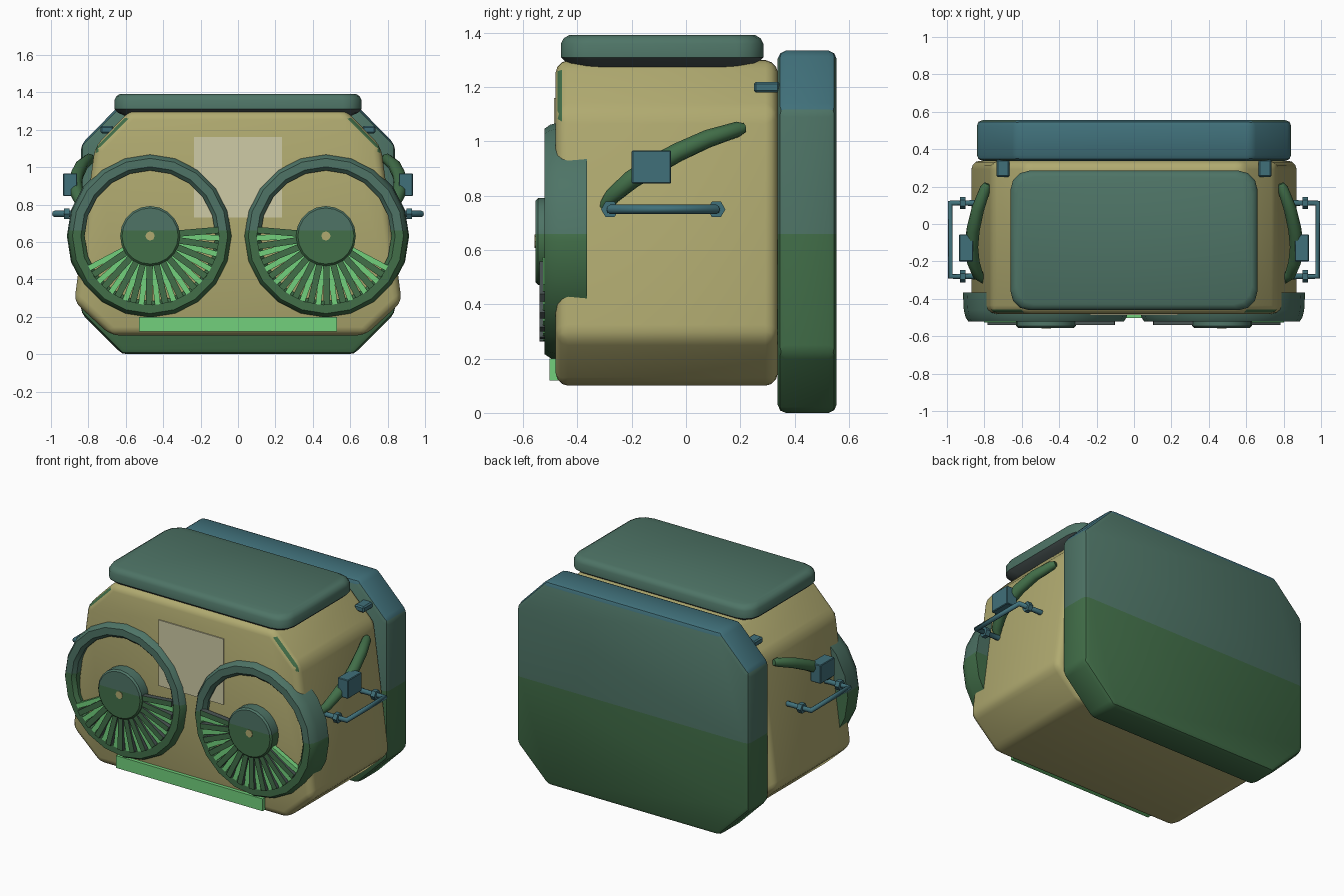
import bpy, bmesh, math
from mathutils import Vector

old = bpy.data.objects.get("Cube")
if old:
    bpy.data.objects.remove(old, do_unlink=True)


def material(name, code):
    srgb = [int(code[i:i + 2], 16) / 255 for i in (0, 2, 4)]
    col = [((c + 0.055) / 1.055) ** 2.4 for c in srgb] + [1.0]
    m = bpy.data.materials.new(name)
    m.use_nodes = True
    m.diffuse_color = col
    m.node_tree.nodes["Principled BSDF"].inputs["Base Color"].default_value = col
    return m


BEIGE = material("beige", "b0aa70")
PALE = material("pale cream", "cfcba6")
SAGE = material("grey green", "4e7466")
GREEN = material("deep green", "426f49")
BLUE = material("teal blue", "40707a")
BRIGHT = material("bright green", "72d07c")
SLATE = material("slate", "4a5554")
SPLIT = 0.66   # height where the two-tone paint changes


def finish(name, bm, mats, rule=None, bevel=0, segments=2, split=False):
    """Bevel, cut at the paint line, colour by rule and make the object."""
    bmesh.ops.recalc_face_normals(bm, faces=bm.faces)
    if bevel:
        bmesh.ops.bevel(bm, geom=list(bm.edges), offset=bevel, segments=segments,
                        profile=0.5, affect='EDGES', clamp_overlap=True)
    if split:
        bmesh.ops.bisect_plane(bm, geom=bm.verts[:] + bm.edges[:] + bm.faces[:],
                               plane_co=(0, 0, SPLIT), plane_no=(0, 0, 1))
    bm.normal_update()
    for f in bm.faces:
        f.smooth = True
        if rule:
            f.material_index = rule(f.calc_center_median(), f.normal)
    for e in bm.edges:
        e.smooth = e.calc_face_angle(0) < 0.6
    me = bpy.data.meshes.new(name)
    bm.to_mesh(me)
    bm.free()
    for m in mats:
        me.materials.append(m)
    ob = bpy.data.objects.new(name, me)
    bpy.context.collection.objects.link(ob)
    return ob


def add_loft(bm, rings, closed=False):
    """Skin a row of equal-sized rings, capped or joined end to start."""
    vs = [[bm.verts.new(p) for p in r] for r in rings]
    n = len(vs[0])
    pairs = list(zip(vs, vs[1:])) + ([(vs[-1], vs[0])] if closed else [])
    for a, b in pairs:
        for i in range(n):
            bm.faces.new((a[i], a[(i + 1) % n], b[(i + 1) % n], b[i]))
    if not closed:
        bm.faces.new(vs[0])
        bm.faces.new(vs[-1][::-1])


def loft(name, rings, mats, closed=False, **kw):
    bm = bmesh.new()
    add_loft(bm, rings, closed)
    return finish(name, bm, mats, **kw)


def box(name, lo, hi, mat, bevel=0):
    (x0, y0, z0), (x1, y1, z1) = lo, hi
    rings = [[(x0, y, z0), (x1, y, z0), (x1, y, z1), (x0, y, z1)] for y in (y0, y1)]
    return loft(name, rings, [mat], bevel=bevel, segments=1)


def slab_rings(half, y0, y1):
    """Mirror a right-hand outline and extrude it along y."""
    outline = half + [(-x, z) for x, z in reversed(half)]
    return [[(x, y, z) for x, z in outline] for y in (y0, y1)]


def circle(cx, cz, r, y, n):
    return [(cx + r * math.cos(2 * math.pi * i / n), y,
             cz + r * math.sin(2 * math.pi * i / n)) for i in range(n)]


def two_tone(c, n):
    return 0 if c.z > SPLIT else 1


def tube(name, pts, radius, mat, radii=None):
    cu = bpy.data.curves.new(name, 'CURVE')
    cu.dimensions = '3D'
    cu.bevel_depth = radius
    cu.bevel_resolution = 2
    cu.use_fill_caps = True
    sp = cu.splines.new('POLY')
    sp.points.add(len(pts) - 1)
    for i, p in enumerate(pts):
        sp.points[i].co = (*p, 1)
        sp.points[i].radius = radii[i] if radii else 1
    cu.materials.append(mat)
    bpy.context.collection.objects.link(bpy.data.objects.new(name, cu))


# Main body, wider at the bottom, with thin green trim on its upper front edge
def body_rule(c, n):
    return 1 if -0.9 < n.y < -0.45 and c.z > 0.95 and abs(c.x) > 0.6 else 0


loft("body", slab_rings([(0.68, 0.10), (0.875, 0.28), (0.765, 1.11), (0.58, 1.30)],
                        -0.48, 0.338),
     [BEIGE, GREEN], rule=body_rule, bevel=0.045, segments=3)


# Back slab in two-tone paint with blue upper edges
def slab_rule(c, n):
    if n.z > 0.3 and c.z > 1:
        return 2
    return two_tone(c, n)


loft("back_slab", slab_rings([(0.62, 0), (0.84, 0.22), (0.84, 1.12), (0.63, 1.335)],
                             0.338, 0.555),
     [SAGE, GREEN, BLUE], rule=slab_rule, bevel=0.03, split=True)


# Top lid: stacked rounded rectangles with a tapered underside
def rounded_rect(inset, z, hx=0.66, hy=0.373, cy=-0.088, r=0.1):
    pts = []
    for q, (sx, sy) in enumerate([(1, 1), (-1, 1), (-1, -1), (1, -1)]):
        for k in range(4):
            a = math.radians(90 * q + 30 * k)
            pts.append((sx * (hx - inset - r) + r * math.cos(a),
                        cy + sy * (hy - inset - r) + r * math.sin(a), z))
    return pts


loft("lid", [rounded_rect(i, z) for i, z in
             [(0.11, 1.25), (0.02, 1.29), (0, 1.31), (0, 1.36), (0.01, 1.38), (0.03, 1.392)]],
     [SAGE, SLATE], rule=lambda c, n: 1 if n.z < -0.3 else 0)

# Front panel and lower strip
box("front_panel", (-0.235, -0.487, 0.73), (0.235, -0.479, 1.16), PALE)
box("lower_strip", (-0.53, -0.503, 0.12), (0.53, -0.47, 0.20), BRIGHT)

RIM = [(0.445, -0.365), (0.44, -0.46), (0.43, -0.5), (0.415, -0.522),
       (0.37, -0.522), (0.35, -0.5), (0.35, -0.365)]


def add_spoke(bm, cx, cz, s, deg, y0, y1, width):
    a = math.radians(deg)
    out = Vector((-s * math.cos(a), 0, math.sin(a)))
    side = Vector((-out.z, 0, out.x)) * width / 2
    mid = Vector((cx, 0, cz))
    rings = []
    for y in (y0, y1):
        p, q = mid + out * 0.13, mid + out * 0.368
        rings.append([v + Vector((0, y, 0)) for v in (p - side, q - side, q + side, p + side)])
    add_loft(bm, rings)


for s, side in ((1, "left"), (-1, "right")):
    cx, cz = s * 0.47, 0.632

    # Round rim, hub and hub pin
    loft(side + "_rim", [circle(cx, cz, r, y, 20) for r, y in RIM], [SAGE, GREEN],
         closed=True, rule=two_tone, split=True)
    loft(side + "_hub", [circle(cx, cz, r, y, 20) for r, y in
                         [(0.16, -0.47), (0.16, -0.545), (0.15, -0.555)]],
         [SAGE, GREEN], rule=two_tone, split=True)
    loft(side + "_hub_pin", [circle(cx, cz, 0.025, y, 8) for y in (-0.55, -0.558)], [BEIGE])

    # Fan of dark spokes with bright ones behind
    dark, bright = bmesh.new(), bmesh.new()
    for k in range(12):
        deg = 5 - 13.7 * k
        add_spoke(dark, cx, cz, s, deg, -0.54, -0.505, 0.034)
        add_spoke(bright, cx, cz, s, deg - 6.5, -0.527, -0.495, 0.03)
    finish(side + "_dark_spokes", dark, [SLATE, GREEN],
           rule=lambda c, n: 1 if n.y < -0.5 else 0)
    finish(side + "_bright_spokes", bright, [BRIGHT])

    # Curved side arm and its block
    arm = [(0.80, -0.30, 0.76), (0.835, -0.27, 0.80), (0.86, -0.2, 0.86), (0.87, -0.12, 0.91),
           (0.86, -0.03, 0.96), (0.835, 0.08, 1.01), (0.795, 0.19, 1.045), (0.785, 0.215, 1.05)]
    tube(side + "_arm", [(s * x, y, z) for x, y, z in arm], 0.036, GREEN,
         [0.6, 0.85, 1, 1.05, 1, 0.95, 0.8, 0.5])
    box(side + "_arm_block", (s * 0.86, -0.2, 0.845), (s * 0.935, -0.055, 0.967), BLUE, 0.004)

    # Side grab handle with hexagonal flanges
    tube(side + "_handle", [(s * x, y, 0.75) for x, y in
                            [(0.80, -0.28), (0.982, -0.28), (0.982, 0.112), (0.80, 0.112)]],
         0.017, BLUE)
    for end, y in (("front", -0.28), ("rear", 0.112)):
        loft(side + "_" + end + "_flange",
             [[(s * x, y + px, 0.75 + pz) for px, _, pz in circle(0, 0, 0.033, 0, 6)]
              for x in (0.90, 0.93)], [BLUE])

    # Small peg joining body and back slab
    box(side + "_peg", (s * 0.665, 0.25, 1.18), (s * 0.735, 0.345, 1.22), BLUE, 0.008)
